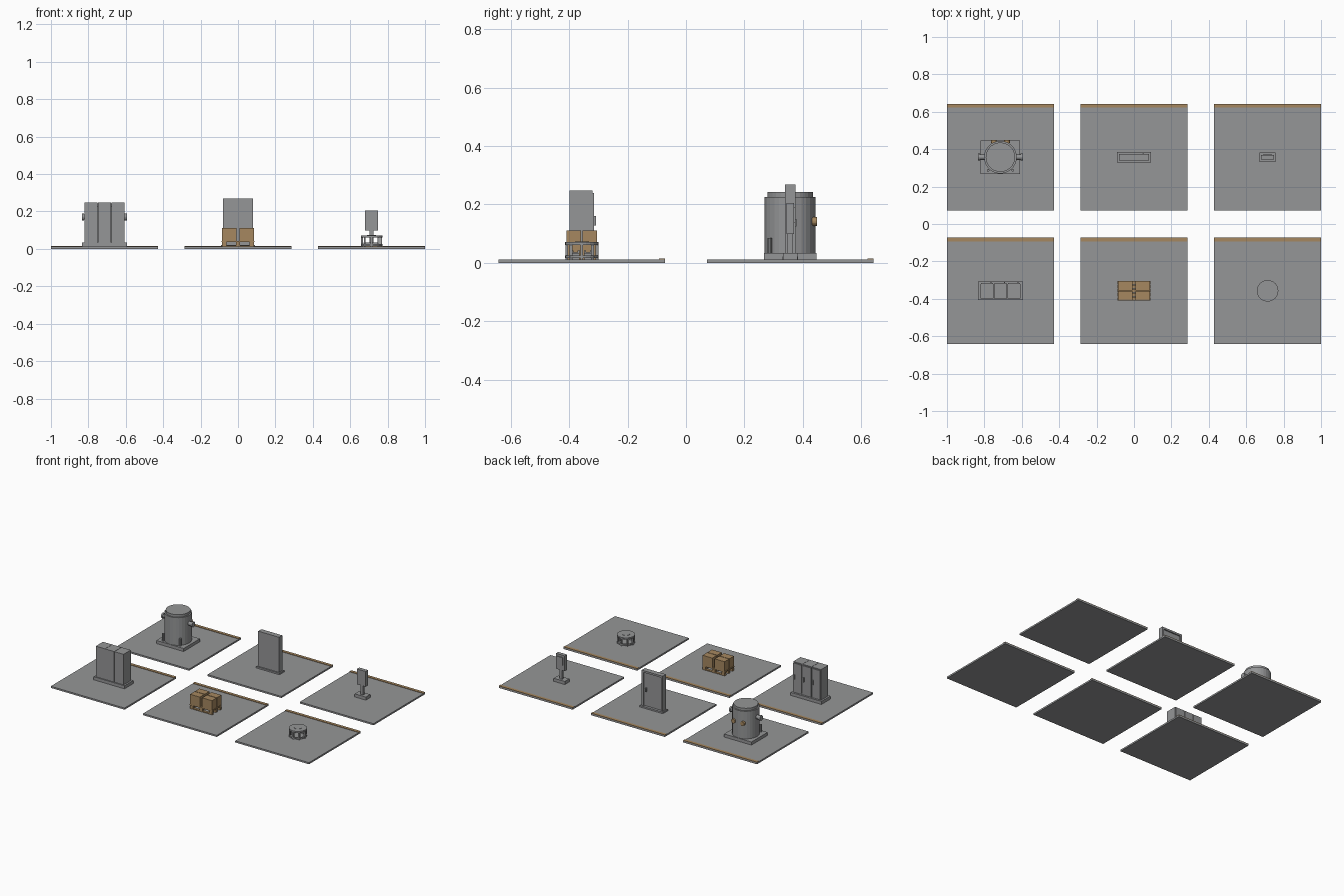
import bpy, bmesh, math
from mathutils import Matrix, Vector

if "Cube" in bpy.data.objects:
    bpy.data.objects.remove(bpy.data.objects["Cube"])


def material(name, rgb):
    m = bpy.data.materials.new(name)
    m.diffuse_color = (*rgb, 1)
    m.use_nodes = True
    m.node_tree.nodes["Principled BSDF"].inputs["Base Color"].default_value = m.diffuse_color
    return m


GREY = material("grey", (0.30, 0.305, 0.31))
TAN = material("tan", (0.38, 0.245, 0.115))
PITCH = 5 / 7          # spacing of the display tiles
HALF = 2 / 7           # half a tile
TOP = 0.0114           # top of a tile


class Part:
    """Collects boxes and cylinders of one part, placed around an origin."""

    def __init__(self, name, cell, mat=GREY):
        self.name, self.mat = name, mat
        self.o = Vector((cell[0] * PITCH, cell[1] * PITCH / 2, 0))
        self.bm = bmesh.new()

    def box(self, x0, x1, y0, y1, z0, z1):
        c = Vector(((x0 + x1) / 2, (y0 + y1) / 2, (z0 + z1) / 2))
        m = Matrix.Translation(self.o + c) @ Matrix.Diagonal((x1 - x0, y1 - y0, z1 - z0, 1))
        bmesh.ops.create_cube(self.bm, size=1, matrix=m)
        return self

    def cyl(self, a, b, r, n=16):
        a, b = Vector(a), Vector(b)
        rot = (b - a).to_track_quat('Z', 'Y').to_matrix().to_4x4()
        bmesh.ops.create_cone(self.bm, cap_ends=True, segments=n, radius1=r, radius2=r,
                              depth=(b - a).length,
                              matrix=Matrix.Translation(self.o + (a + b) / 2) @ rot)
        return self

    def ring(self, r0, r1, z0, z1, n=24):
        """Flat ring with a square section."""
        loops = []
        for r, z in ((r0, z0), (r1, z0), (r1, z1), (r0, z1)):
            loops.append([self.bm.verts.new(self.o + Vector((
                r * math.cos(2 * math.pi * i / n), r * math.sin(2 * math.pi * i / n), z)))
                for i in range(n)])
        for k in range(4):
            p, q = loops[k], loops[(k + 1) % 4]
            for i in range(n):
                j = (i + 1) % n
                self.bm.faces.new((p[i], q[i], q[j], p[j]))
        return self

    def done(self):
        bmesh.ops.recalc_face_normals(self.bm, faces=self.bm.faces)
        me = bpy.data.meshes.new(self.name)
        self.bm.to_mesh(me)
        self.bm.free()
        me.materials.append(self.mat)
        ob = bpy.data.objects.new(self.name, me)
        bpy.context.collection.objects.link(ob)
        return ob


# Six display tiles, each with a tan strip along the back edge
for i in (-1, 0, 1):
    for j in (-1, 1):
        Part("floor_tile", (i, j)).box(-HALF, HALF, -HALF, HALF, 0, TOP).done()
        Part("back_strip", (i, j), TAN).box(-HALF, HALF, HALF - 0.021, HALF, TOP, 0.0145).done()

# Storage tank
c = (-1, 1)
Part("tank_base", c).box(-0.106, 0.106, -0.09, 0.09, TOP, 0.033).done()
Part("tank_body", c).cyl((0, 0, 0.033), (0, 0, 0.226), 0.0875, 28).done()
Part("tank_cap", c).cyl((0, 0, 0.226), (0, 0, 0.243), 0.0786, 28).done()
nozzles = Part("tank_nozzles", c)
posts = Part("tank_front_posts", c)
gauges = Part("tank_gauges", c, TAN)
for s in (-1, 1):
    nozzles.cyl((s * 0.08, 0, 0.17), (s * 0.112, 0, 0.17), 0.014)
    nozzles.cyl((s * 0.108, 0, 0.17), (s * 0.12, 0, 0.17), 0.0185)
    posts.cyl((s * 0.066, -0.07, 0.033), (s * 0.066, -0.07, 0.085), 0.007, 10)
    gauges.cyl((s * 0.035, 0.075, 0.142), (s * 0.035, 0.092, 0.142), 0.015)
for p in (nozzles, posts, gauges):
    p.done()

# Door standing in its frame
c = (0, 1)
Part("door_base", c).box(-0.09, 0.09, -0.027, 0.027, TOP, 0.022).done()
Part("door_leaf", c).box(-0.07, 0.07, -0.0175, 0.009, 0.022, 0.258).done()
frame = Part("door_frame", c)
for s in (-1, 1):
    frame.box(*sorted((s * 0.068, s * 0.081)), -0.018, 0.0175, 0.022, 0.268)
frame.box(-0.068, 0.068, -0.018, 0.0175, 0.255, 0.268).done()
Part("door_handle", c).box(0.045, 0.053, 0.009, 0.021, 0.125, 0.15).done()

# Control box on a post
c = (1, 1)
Part("stand_base", c).box(-0.043, 0.043, -0.025, 0.025, TOP, 0.033).done()
Part("stand_post", c).box(-0.011, 0.011, -0.009, 0.009, 0.033, 0.10).done()
Part("control_box", c).box(-0.034, 0.034, -0.013, 0.013, 0.098, 0.205).done()
Part("control_plate", c).box(-0.022, 0.022, 0.013, 0.018, 0.138, 0.19).done()

# Row of three cabinets with doors and handles on the back
c = (-1, -1)
Part("cabinet_base", c).box(-0.12, 0.12, -0.05, 0.05, TOP, 0.033).done()
body, doors, grips = Part("cabinet_bodies", c), Part("cabinet_doors", c), Part("cabinet_handles", c)
for i in (-1, 0, 1):
    x = i * 0.0722
    body.box(x - 0.0352, x + 0.0352, -0.0425, 0.037, 0.033, 0.247)
    doors.box(x - 0.032, x + 0.032, 0.037, 0.042, 0.04, 0.24)
    grips.box(x + 0.018, x + 0.024, 0.042, 0.049, 0.128, 0.16)
for p in (body, doors, grips):
    p.done()

# Four crates on a pallet
c = (0, -1)
pallet = Part("pallet", c, TAN)
for i in (-1, 0, 1):
    x, y = i * 0.073, i * 0.043
    pallet.box(-0.086, 0.086, y - 0.009, y + 0.009, TOP, 0.018)
    for j in (-1, 0, 1):
        pallet.box(x - 0.012, x + 0.012, j * 0.043 - 0.009, j * 0.043 + 0.009, 0.018, 0.036)
for i in range(5):
    y = (i - 2) * 0.0215
    pallet.box(-0.088, 0.088, y - 0.0085, y + 0.0085, 0.036, 0.043)
pallet.done()
crates = Part("crates", c, TAN)
for sx in (-1, 1):
    for sy in (-1, 1):
        crates.box(*sorted((sx * 0.009, sx * 0.085)), *sorted((sy * 0.002, sy * 0.052)), 0.043, 0.111)
crates.done()

# Round open stool with ring foot, posts and disc top
c = (1, -1)
Part("stool_foot_ring", c).ring(0.046, 0.0575, 0.016, 0.025).done()
Part("stool_top", c).cyl((0, 0, 0.061), (0, 0, 0.071), 0.0575, 24).done()
Part("stool_hub", c).cyl((0, 0, 0.071), (0, 0, 0.073), 0.024, 24).done()
legs = Part("stool_posts", c)
for i in range(8):
    a = i * math.pi / 4
    x, y = 0.0515 * math.cos(a), 0.0515 * math.sin(a)
    legs.box(x - 0.005, x + 0.005, y - 0.005, y + 0.005, TOP, 0.061)
legs.done()
